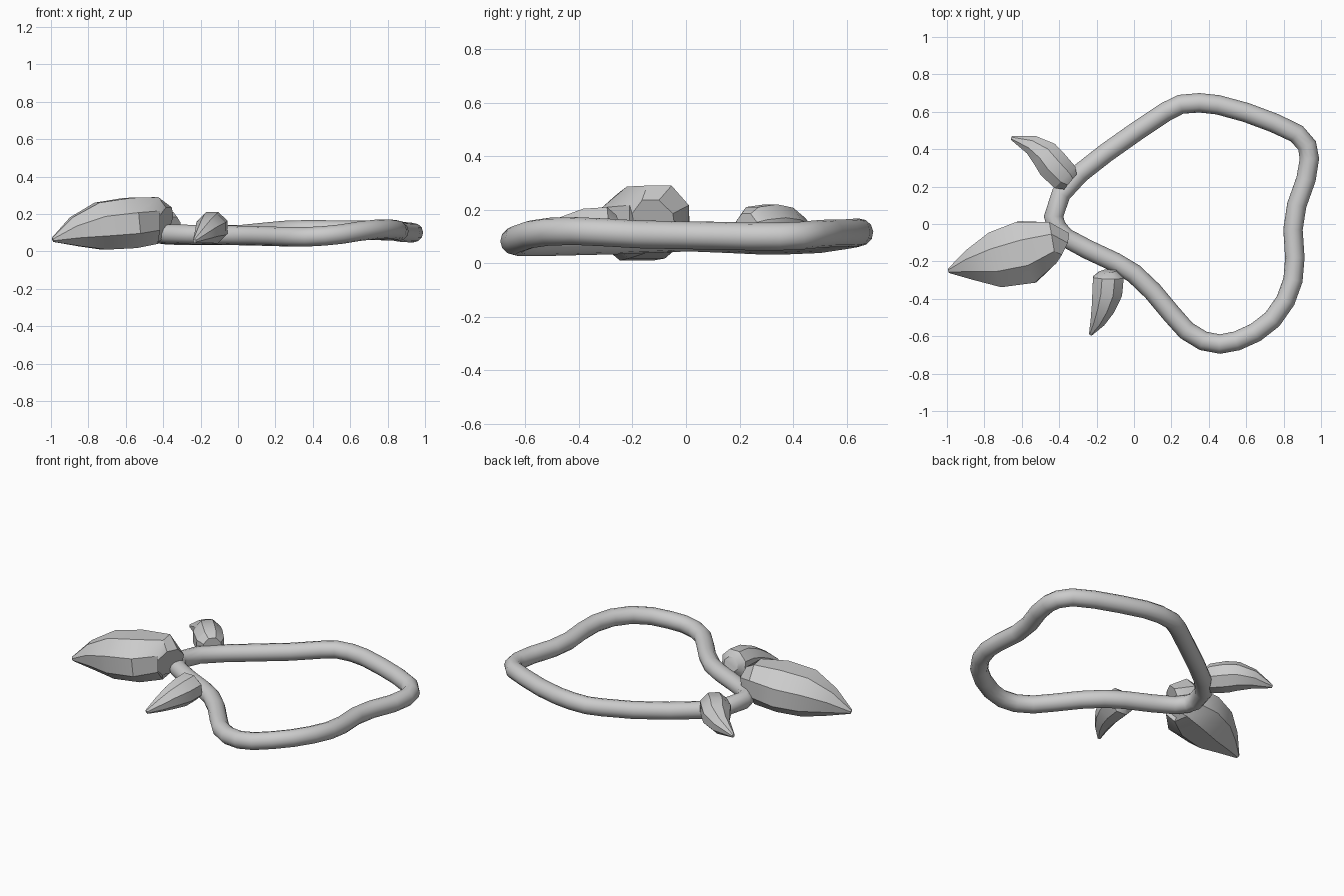
import bpy, bmesh, math
from mathutils import Vector

if "Cube" in bpy.data.objects:
    bpy.data.objects.remove(bpy.data.objects["Cube"])


def finish(obj, angle):
    bpy.ops.object.select_all(action='DESELECT')
    obj.select_set(True)
    bpy.context.view_layer.objects.active = obj
    bpy.ops.object.shade_smooth_by_angle(angle=math.radians(angle))


def tooth(name, rings, sides=8):
    """Loft octagonal rings (x, y, z, side radius, vertical radius) from root to tip."""
    bm = bmesh.new()
    centres = [Vector(r[:3]) for r in rings]
    loops = []
    for i, (x, y, z, rs, rv) in enumerate(rings):
        axis = (centres[min(i + 1, len(rings) - 1)] - centres[max(i - 1, 0)]).normalized()
        side = axis.cross(Vector((0, 0, 1))).normalized()
        up = side.cross(axis)
        loop = []
        for k in range(sides):
            a = 2 * math.pi * (k + 0.5) / sides
            s = 1 / math.cos(math.pi / sides)
            loop.append(bm.verts.new(centres[i] + side * rs * s * math.cos(a)
                                     + up * rv * s * math.sin(a)))
        loops.append(loop)
    for a, b in zip(loops, loops[1:]):
        for k in range(sides):
            n = (k + 1) % sides
            bm.faces.new((a[k], a[n], b[n], b[k]))
    bm.faces.new(loops[0])
    bm.faces.new(loops[-1])
    bmesh.ops.recalc_face_normals(bm, faces=bm.faces[:])
    mesh = bpy.data.meshes.new(name)
    bm.to_mesh(mesh)
    bm.free()
    obj = bpy.data.objects.new(name, mesh)
    bpy.context.collection.objects.link(obj)
    finish(obj, 32)


# Cord: closed, gently waving loop
path = [(-.43, .04, .095), (-.39, .16, .09), (-.29, .27, .085), (-.15, .38, .085),
        (.02, .50, .09), (.17, .60, .105), (.25, .64, .112), (.35, .648, .115),
        (.45, .637, .115), (.60, .596, .112), (.75, .54, .112), (.87, .483, .108),
        (.925, .42, .102), (.938, .35, .10), (.92, .24, .10), (.87, .10, .103),
        (.85, -.03, .105), (.86, -.18, .108), (.85, -.30, .115), (.81, -.41, .12),
        (.74, -.51, .118), (.65, -.58, .108), (.55, -.625, .092), (.46, -.642, .083),
        (.37, -.625, .078), (.28, -.57, .078), (.20, -.48, .08), (.10, -.36, .083),
        (0, -.265, .085), (-.10, -.205, .088), (-.25, -.135, .09), (-.37, -.07, .093),
        (-.415, -.015, .095)]
curve = bpy.data.curves.new("cord", 'CURVE')
curve.dimensions = '3D'
curve.bevel_depth = 0.052
curve.bevel_resolution = 4
spline = curve.splines.new('POLY')
spline.points.add(len(path) - 1)
for p, co in zip(spline.points, path):
    p.co = (*co, 1)
spline.use_cyclic_u = True
cord = bpy.data.objects.new("cord", curve)
bpy.context.collection.objects.link(cord)
bpy.context.view_layer.objects.active = cord
cord.select_set(True)
bpy.ops.object.convert(target='MESH')
finish(bpy.context.view_layer.objects.active, 50)

# Large central tooth
tooth("large_tooth", [
    (-.395, -.12, .15, .085, .09), (-.435, -.10, .165, .112, .125),
    (-.575, -.15, .152, .17, .135), (-.735, -.19, .135, .15, .127),
    (-.87, -.217, .105, .082, .08), (-.99, -.25, .062, .012, .012)])

# Small teeth on either side
tooth("back_tooth", [
    (-.34, .225, .13, .052, .055), (-.37, .25, .13, .08, .08),
    (-.435, .318, .135, .085, .085), (-.475, .37, .13, .078, .078),
    (-.545, .422, .115, .052, .055), (-.655, .46, .09, .01, .01)])
tooth("front_tooth", [
    (-.14, -.252, .135, .045, .045), (-.137, -.285, .128, .082, .082),
    (-.143, -.37, .122, .08, .082), (-.165, -.45, .108, .062, .065),
    (-.193, -.52, .085, .04, .042), (-.232, -.59, .055, .009, .012)])
